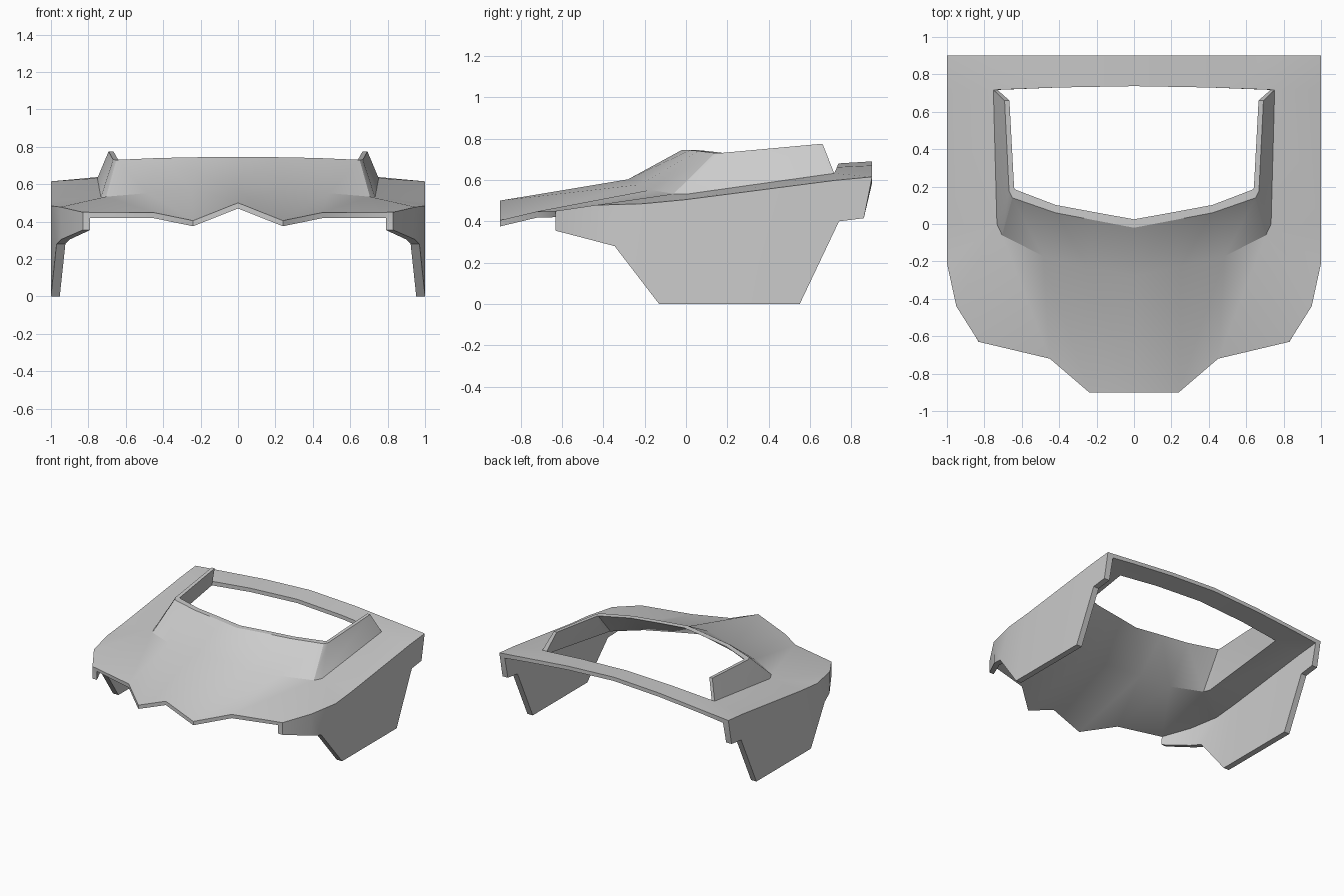
import bpy, bmesh
from mathutils import Vector

if "Cube" in bpy.data.objects:
    bpy.data.objects.remove(bpy.data.objects["Cube"])

bm = bmesh.new()
sheet = []      # outer-skin faces as lists of point keys
point = {}      # key -> (outer position, inner offset)


def ring(name, pts, offs):
    """Register a row of half-model points; offs is one offset or one per point."""
    keys = []
    for i, p in enumerate(pts):
        o = offs[i] if isinstance(offs, list) else offs
        point[(name, i)] = (Vector(p), Vector(o))
        keys.append((name, i))
    return keys


def strip(a, b):
    """Bridge two equally long rows; repeated points make triangles."""
    for i in range(len(a) - 1):
        f = list(dict.fromkeys([a[i], a[i + 1], b[i + 1], b[i]]))
        if len(f) > 2:
            sheet.append(f)


D = (0, 0, -0.03)
S = (-0.047, 0, -0.03)

# Plate outline: front centre, around the side, to back centre
O = ring("outline", [
    (0, -.9, .5), (.24, -.9, .405), (.45, -.72, .448), (.83, -.63, .45),
    (.95, -.44, .478), (1, -.21, .485), (1, 0, .505), (1, .72, .598),
    (1, .9, .615), (.75, .9, .638), (.4, .9, .67), (0, .9, .69)],
    [D, D, D, (-.04, 0, -.03), S, S, S, S, S, D, D, D])

# Opening edge: collar base in front and side, then the rear bar
B = ring("opening", [
    (0, -.28, .603), (.25, -.227, .577), (.485, -.172, .552),
    (.705, -.06, .533), (.733, 0, .531), (.752, .717, .632),
    (.4, .73, .662), (0, .737, .68)],
    [D, D, D, (-.01, .01, -.03), (-.02, 0, -.03), (-.022, 0, -.03), D, D])

# Collar lip
T = ring("lip", [
    (0, -.02, .745), (.21, .02, .744), (.42, .06, .74),
    (.65, .14, .73), (.668, .175, .731), (.692, .66, .775)],
    [(0, .045, 0), (0, .043, 0), (0, .042, 0),
     (-.013, .045, 0), (-.027, .018, 0), (-.026, 0, 0)])

# Lower edge of the side panel
P = ring("panel", [
    (.83, -.632, .355), (.945, -.44, .305), (.97, -.345, .28),
    (1, -.13, 0), (1, .55, 0), (1, .74, .4), (1, .86, .415)],
    [(-.04, 0, 0)] + [(-.047, 0, 0)] * 6)

# Plate, collar and side panel skins
strip(O, [B[i] for i in (0, 1, 2, 3, 3, 4, 4, 5, 5, 5, 6, 7)])
strip(B[:6], T)
strip([O[i] for i in (3, 4, 5, 6, 7, 7, 8)], P)

# Double the skin into outer and inner layers
outer = {k: bm.verts.new(p) for k, (p, o) in point.items()}
inner = {k: bm.verts.new(p + o) for k, (p, o) in point.items()}
edges = {}
for f in sheet:
    bm.faces.new([outer[k] for k in f])
    bm.faces.new([inner[k] for k in reversed(f)])
    for a, b in zip(f, f[1:] + f[:1]):
        edges.setdefault(frozenset((a, b)), []).append((a, b))

# Close every free border except the centre line
for uses in edges.values():
    a, b = uses[0]
    on_centre = point[a][0].x == 0 and point[b][0].x == 0
    if len(uses) == 1 and not on_centre:
        bm.faces.new([outer[b], outer[a], inner[a], inner[b]])

# Mirror to the other half
bmesh.ops.mirror(bm, geom=bm.verts[:] + bm.edges[:] + bm.faces[:],
                 axis='X', merge_dist=0.0005)
bmesh.ops.remove_doubles(bm, verts=bm.verts[:], dist=0.0005)
bmesh.ops.recalc_face_normals(bm, faces=bm.faces[:])

me = bpy.data.meshes.new("body_shell")
bm.to_mesh(me)
bm.free()
obj = bpy.data.objects.new("body_shell", me)
bpy.context.collection.objects.link(obj)
bpy.context.view_layer.objects.active = obj
obj.select_set(True)
bpy.ops.object.shade_smooth_by_angle(angle=0.52)
